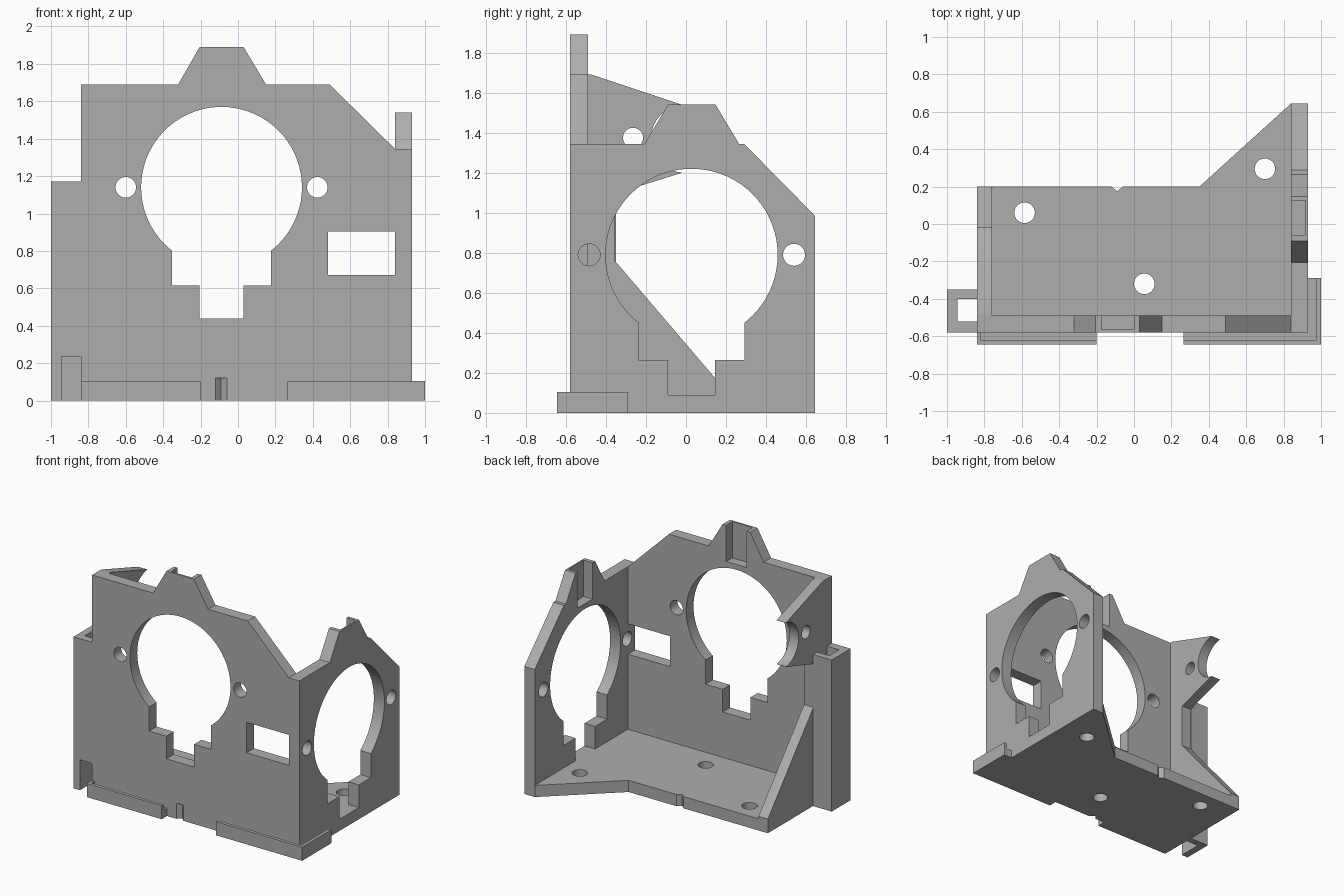
import bpy, bmesh, math
from mathutils import Vector

cube = bpy.data.objects.get("Cube")
if cube:
    bpy.data.objects.remove(cube, do_unlink=True)

GREY = (0.42, 0.42, 0.42, 1)
mat = bpy.data.materials.new("plain grey")
mat.use_nodes = True
mat.diffuse_color = GREY
mat.node_tree.nodes["Principled BSDF"].inputs["Base Color"].default_value = GREY


def prism(name, pts, axis, lo, hi):
    """Extrude a 2D outline along an axis: x uses (y,z), y uses (x,z), z uses (x,y)."""
    k = "xyz".index(axis)

    def place(p, d):
        c = list(p)
        c.insert(k, d)
        return Vector(c)

    bm = bmesh.new()
    face = bm.faces.new([bm.verts.new(place(p, lo)) for p in pts])
    ext = bmesh.ops.extrude_face_region(bm, geom=[face])
    moved = [g for g in ext["geom"] if isinstance(g, bmesh.types.BMVert)]
    bmesh.ops.translate(bm, verts=moved, vec=place((0, 0), hi - lo))
    bmesh.ops.recalc_face_normals(bm, faces=bm.faces)
    me = bpy.data.meshes.new(name)
    bm.to_mesh(me)
    bm.free()
    me.materials.append(mat)
    ob = bpy.data.objects.new(name, me)
    bpy.context.collection.objects.link(ob)
    return ob


def rect(a0, a1, b0, b1):
    return [(a0, b0), (a1, b0), (a1, b1), (a0, b1)]


def circle(a, b, r, n=32):
    return [(a + r * math.cos(math.tau * i / n), b + r * math.sin(math.tau * i / n))
            for i in range(n)]


def cut(ob, pts, axis, lo, hi):
    """Subtract an extruded outline and keep the result."""
    tool = prism("cutter", pts, axis, lo, hi)
    tool.hide_render = True
    mod = ob.modifiers.new("cut", "BOOLEAN")
    mod.operation, mod.solver, mod.object = "DIFFERENCE", "EXACT", tool
    bpy.context.view_layer.update()
    deps = bpy.context.evaluated_depsgraph_get()
    me = bpy.data.meshes.new_from_object(ob.evaluated_get(deps))
    ob.modifiers.clear()
    ob.data = me
    bpy.data.objects.remove(tool, do_unlink=True)


def motor_opening(ob, c, z, axis, lo, hi):
    """Large round opening with a stepped slot below and a bolt hole each side."""
    cut(ob, circle(c, z, 0.43, 72), axis, lo, hi)
    cut(ob, rect(c - 0.265, c + 0.265, z - 0.525, z), axis, lo, hi)
    cut(ob, rect(c - 0.118, c + 0.118, z - 0.70, z - 0.1), axis, lo, hi)
    for s in (-1, 1):
        cut(ob, circle(c + s * 0.512, z, 0.055), axis, lo, hi)


# Front plate with tab, motor opening, window, tab pocket and V notch
front = prism("front_plate", [(-0.84, 0), (0.84, 0), (0.84, 1.345), (0.49, 1.69), (0.15, 1.69),
                              (0.03, 1.89), (-0.205, 1.89), (-0.32, 1.69), (-0.84, 1.69)],
              "y", -0.58, -0.49)
motor_opening(front, -0.088, 1.14, "y", -0.7, -0.4)
cut(front, rect(0.48, 0.9, 0.67, 0.905), "y", -0.7, -0.4)
cut(front, rect(-0.175, 0.0, 1.61, 2), "y", -0.565, -0.4)
cut(front, [(-0.12, -0.6), (-0.12, -0.58), (-0.09, -0.55), (-0.06, -0.58), (-0.06, -0.6)],
    "z", -0.1, 0.12)

# Side plate on the model's left, with the same opening and pocket
left = prism("left_plate", [(-0.58, 0), (0.645, 0), (0.645, 0.985), (0.29, 1.345), (0.265, 1.345),
                            (0.148, 1.54), (-0.09, 1.54), (-0.207, 1.345), (-0.58, 1.345)],
             "x", 0.84, 0.93)
motor_opening(left, 0.028, 0.79, "x", 0.7, 1.1)
cut(left, rect(-0.06, 0.125, 1.26, 1.7), "x", 0.7, 0.917)

# Floor with three screw holes and a V notch at the back
floor = prism("floor", [(-0.76, -0.49), (0.84, -0.49), (0.84, 0.645), (0.35, 0.2), (-0.06, 0.2),
                        (-0.09, 0.175), (-0.12, 0.2), (-0.76, 0.2)], "z", 0, 0.09)
for x, y in ((-0.585, 0.06), (0.055, -0.32), (0.7, 0.295)):
    cut(floor, circle(x, y, 0.055), "z", -0.1, 0.3)

# Right gusset rising into a bracket with a rounded bite
gusset = prism("right_gusset", [(-0.49, 0), (0.2, 0), (0.2, 0.11), (-0.355, 0.76), (-0.355, 1.095),
                                (-0.02, 1.2), (-0.02, 1.54), (-0.47, 1.69), (-0.49, 1.69)],
               "x", -0.84, -0.76)
cut(gusset, circle(-0.005, 1.37, 0.17, 48), "x", -1, -0.6)
cut(gusset, circle(-0.265, 1.375, 0.05), "x", -1, -0.6)

# Cable channel on the right, open at top and bottom
channel = prism("cable_channel", [(-0.84, -0.58), (-0.84, -0.52), (-0.945, -0.52), (-0.945, -0.40),
                                  (-0.84, -0.40), (-0.84, -0.35), (-1, -0.35), (-1, -0.58)],
                "z", 0, 1.17)
cut(channel, rect(-0.945, -0.8, -0.1, 0.235), "y", -0.7, -0.46)

# Grooved lips around the foot of the front
lip_right = prism("front_lip_right", rect(-0.84, -0.2, -0.645, -0.58), "z", 0, 0.105)
cut(lip_right, rect(-0.82, -0.1, -0.62, -0.5), "z", 0.06, 0.2)
lip_left = prism("front_lip_left", [(0.265, -0.645), (1, -0.645), (1, -0.29), (0.93, -0.29),
                                    (0.93, -0.58), (0.265, -0.58)], "z", 0, 0.105)
cut(lip_left, [(0.2, -0.62), (0.975, -0.62), (0.975, -0.2), (0.9, -0.2),
               (0.9, -0.56), (0.2, -0.56)], "z", 0.06, 0.2)

# Smooth round holes, keep corners crisp
for ob in (front, left, floor, gusset, channel, lip_right, lip_left):
    bpy.ops.object.select_all(action="DESELECT")
    ob.select_set(True)
    bpy.context.view_layer.objects.active = ob
    bpy.ops.object.shade_smooth_by_angle(angle=math.radians(25))
